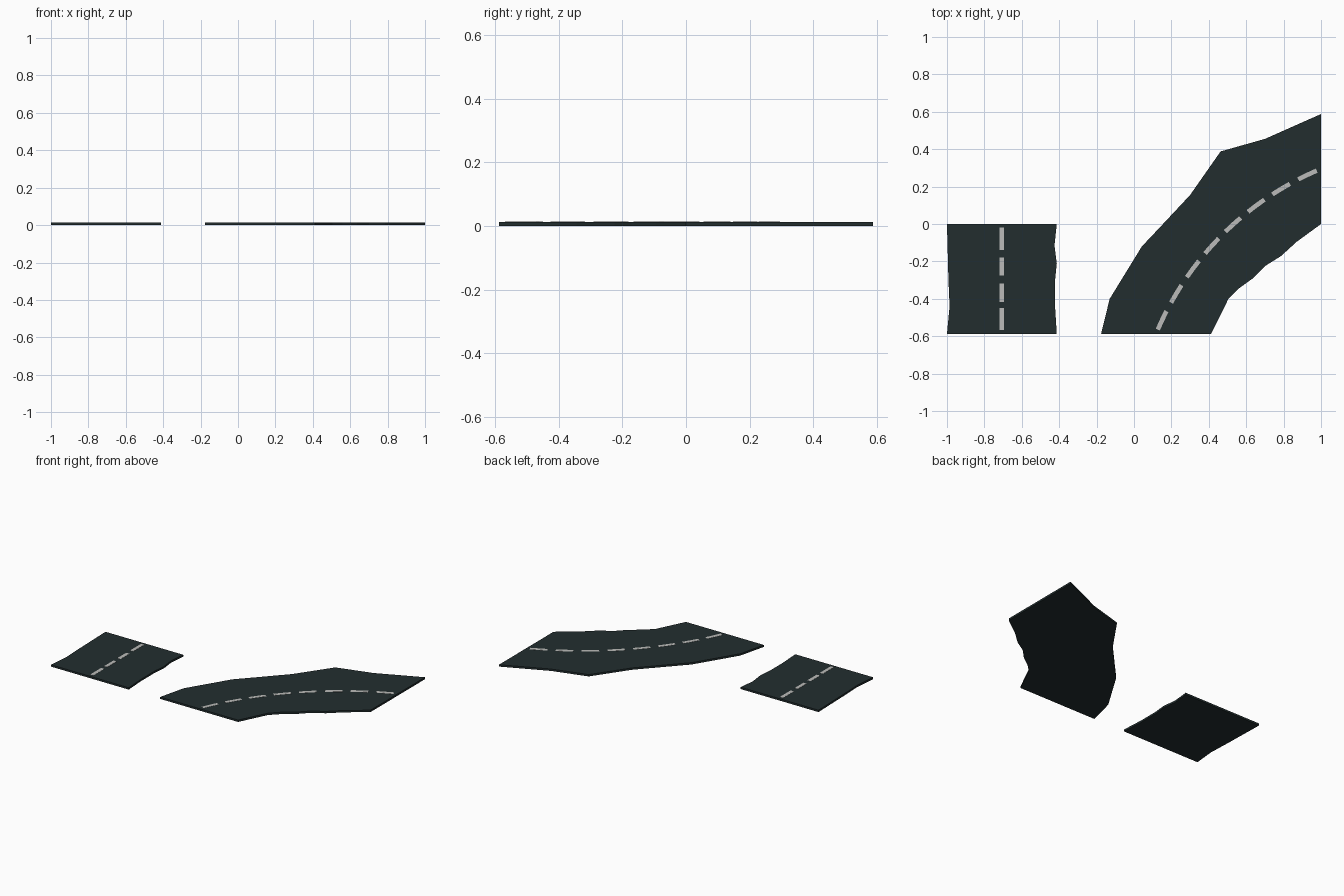
import bpy, bmesh, math

if "Cube" in bpy.data.objects:
    bpy.data.objects.remove(bpy.data.objects["Cube"])

TOP = 0.013      # slab thickness
LIFT = 0.001     # painted dash plate thickness
HALF = 0.012     # half width of a dash


def material(name, rgb):
    m = bpy.data.materials.new(name)
    m.diffuse_color = (*rgb, 1)
    m.use_nodes = True
    m.node_tree.nodes["Principled BSDF"].inputs["Base Color"].default_value = m.diffuse_color
    return m


ASPHALT = material("dark asphalt", (0.016, 0.027, 0.028))
PAINT = material("pale grey paint", (0.5, 0.5, 0.49))


def extruded(name, outlines, z0, z1, mat):
    """One mesh made of flat outlines extruded from z0 to z1."""
    bm = bmesh.new()
    for pts in outlines:
        face = bm.faces.new([bm.verts.new((x, y, z0)) for x, y in pts])
        ext = bmesh.ops.extrude_face_region(bm, geom=[face], use_keep_orig=True)
        for v in ext["geom"]:
            if isinstance(v, bmesh.types.BMVert):
                v.co.z = z1
    bmesh.ops.recalc_face_normals(bm, faces=bm.faces)
    me = bpy.data.meshes.new(name)
    bm.to_mesh(me)
    bm.free()
    me.materials.append(mat)
    ob = bpy.data.objects.new(name, me)
    bpy.context.collection.objects.link(ob)
    return ob


# Straight road slab with slightly ragged long sides
straight = [(-1, -0.588), (-0.413, -0.588), (-0.422, -0.44), (-0.422, -0.30),
            (-0.413, -0.21), (-0.425, -0.115), (-0.413, 0),
            (-1, 0), (-0.992, -0.30), (-0.986, -0.44)]
extruded("straight_road", [straight], 0, TOP, ASPHALT)

# Curved road slab: outer side, then inner side back
outer = [(-0.176, -0.588), (-0.13, -0.40), (0.042, -0.12), (0.155, 0.0),
         (0.30, 0.155), (0.463, 0.388), (0.70, 0.455), (1, 0.588)]
inner = [(1, 0), (0.87, -0.095), (0.785, -0.172), (0.70, -0.225),
         (0.636, -0.29), (0.56, -0.345), (0.505, -0.40), (0.412, -0.588)]
extruded("curved_road", [outer + inner], 0, TOP, ASPHALT)

# Dashes of the straight road
X = -0.706
spans = [(-0.568, -0.450), (-0.418, -0.318), (-0.275, -0.180), (-0.138, -0.020)]
extruded("straight_dashes",
         [[(X - HALF, a), (X + HALF, a), (X + HALF, b), (X - HALF, b)] for a, b in spans],
         TOP, TOP + LIFT, PAINT)

# Dashes of the curved road, along a 45 degree arc
CX, CY, R, COUNT = 1.625, -1.2125, 1.632, 8


def arc_point(r, t):
    a = math.radians(157.5 - 45 * t)
    return (CX + r * math.cos(a), CY + r * math.sin(a))


dashes = []
for i in range(COUNT):
    t0, t1 = (i + 0.16) / COUNT, (i + 0.84) / COUNT
    ts = [t0, (t0 + t1) / 2, t1]
    dashes.append([arc_point(R + HALF, t) for t in ts] +
                  [arc_point(R - HALF, t) for t in reversed(ts)])
extruded("curved_dashes", dashes, TOP, TOP + LIFT, PAINT)
